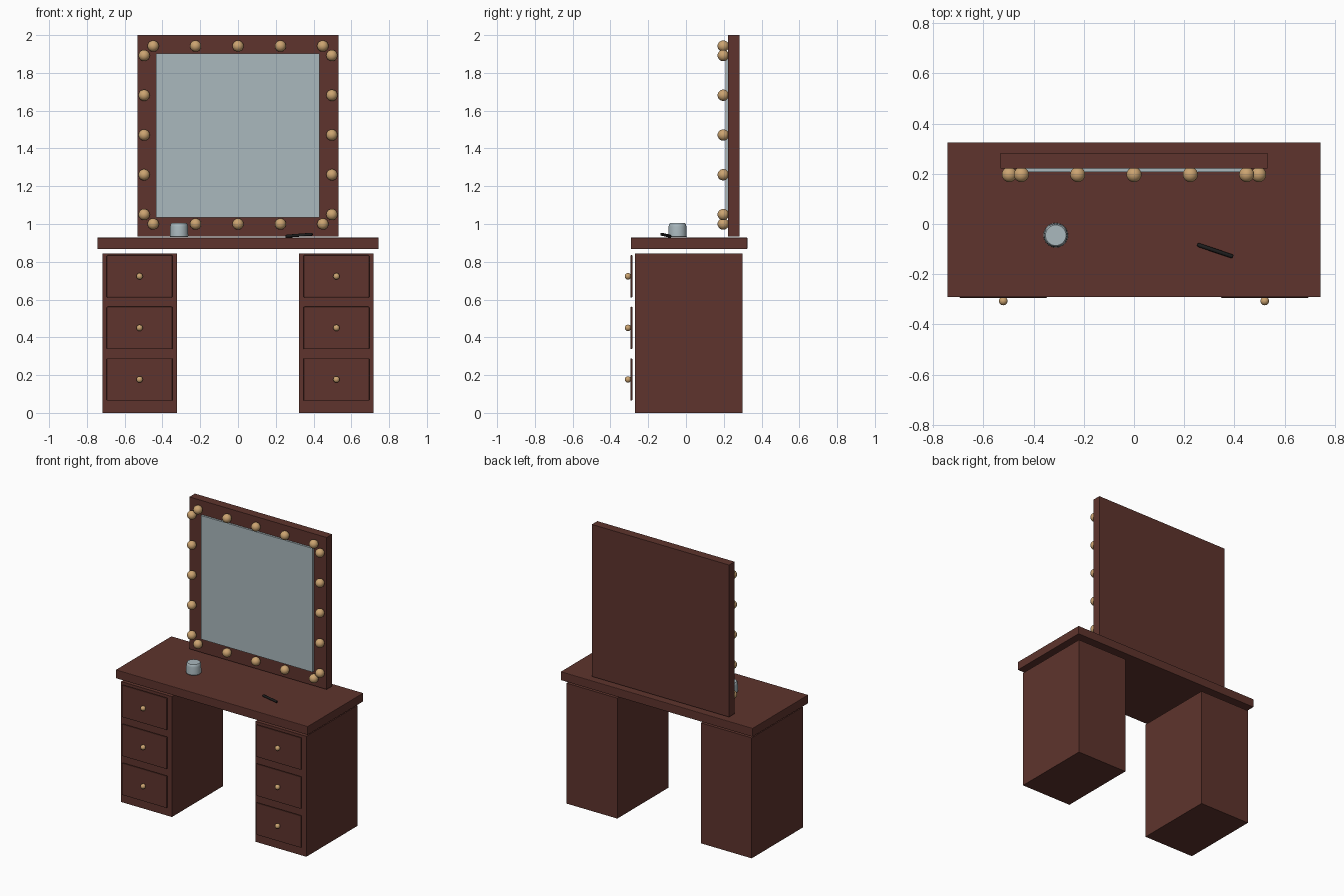
import bpy, bmesh, math
from mathutils import Vector

if "Cube" in bpy.data.objects:
    bpy.data.objects.remove(bpy.data.objects["Cube"])


def material(name, rgb):
    m = bpy.data.materials.new(name)
    m.diffuse_color = (*rgb, 1)
    m.use_nodes = True
    m.node_tree.nodes["Principled BSDF"].inputs["Base Color"].default_value = m.diffuse_color
    return m


WOOD = material("dark red wood", (0.112, 0.034, 0.026))
GOLD = material("warm gold", (0.60, 0.37, 0.165))
GLASS = material("pale blue glass", (0.40, 0.48, 0.51))
BLACK = material("black", (0.012, 0.012, 0.012))


def finish(name, bm, mat, smooth=False):
    me = bpy.data.meshes.new(name)
    bmesh.ops.recalc_face_normals(bm, faces=bm.faces)
    if smooth:
        for f in bm.faces:
            f.smooth = True
        for e in bm.edges:
            e.smooth = len(e.link_faces) == 2 and e.calc_face_angle() < math.radians(35)
    bm.to_mesh(me)
    bm.free()
    me.materials.append(mat)
    ob = bpy.data.objects.new(name, me)
    bpy.context.collection.objects.link(ob)
    return ob


def box(name, x, y, z, mat, bevel=0.0):
    bm = bmesh.new()
    bmesh.ops.create_cube(bm, size=1)
    for v in bm.verts:
        v.co = [(a + b) / 2 + c * (b - a) for (a, b), c in zip((x, y, z), v.co)]
    ob = finish(name, bm, mat)
    if bevel:
        mod = ob.modifiers.new("soft edges", 'BEVEL')
        mod.width = bevel
        mod.segments = 2
    return ob


def ball(name, loc, r, mat):
    bm = bmesh.new()
    bmesh.ops.create_uvsphere(bm, u_segments=24, v_segments=14, radius=r)
    ob = finish(name, bm, mat, True)
    ob.location = loc
    return ob


def lathe(name, profile, loc, mat, n=32):
    bm = bmesh.new()
    rings = [[bm.verts.new((r * math.cos(k * math.tau / n), r * math.sin(k * math.tau / n), z))
              for k in range(n)] for r, z in profile]
    for a, b in zip(rings, rings[1:]):
        for k in range(n):
            bm.faces.new((a[k], a[(k + 1) % n], b[(k + 1) % n], b[k]))
    bm.faces.new(rings[0])
    bm.faces.new(rings[-1])
    ob = finish(name, bm, mat, True)
    ob.location = loc
    return ob


# Table top
box("table_top", (-0.744, 0.744), (-0.291, 0.325), (0.868, 0.928), WOOD, 0.003)

# Two pedestals with three drawers each
for side, s in (("left", -1), ("right", 1)):
    cx = s * 0.521
    box(side + "_cabinet", (cx - 0.197, cx + 0.197), (-0.269, 0.298), (0, 0.844), WOOD)
    for i, z in enumerate((0.177, 0.45, 0.723)):
        box(f"{side}_drawer_front_{i}", (cx - 0.174, cx + 0.174), (-0.295, -0.284),
            (z - 0.112, z + 0.112), WOOD, 0.004)
        ball(f"{side}_drawer_knob_{i}", (cx, -0.307, z), 0.017, GOLD)

# Mirror board and glass
box("mirror_frame", (-0.532, 0.532), (0.222, 0.283), (0.935, 2.0), WOOD)
box("mirror_glass", (-0.434, 0.432), (0.208, 0.223), (1.035, 1.902), GLASS)

# Bulbs around the mirror
for k in range(5):
    for row, z in (("bottom", 1.0), ("top", 1.942)):
        ball(f"{row}_bulb_{k}", ((k - 2) * 0.2245, 0.197, z), 0.03, GOLD)
    for side, x in (("left", -0.497), ("right", 0.497)):
        ball(f"{side}_bulb_{k}", (x, 0.197, 1.05 + k * 0.2105), 0.03, GOLD)

# Small jar
lathe("jar", [(0.046, 0), (0.049, 0.004), (0.047, 0.055), (0.045, 0.068), (0.041, 0.073)],
      (-0.312, -0.045, 0.931), GLASS)

# Pencil lying on the table
start, end = Vector((0.252, -0.082, 0.935)), Vector((0.394, -0.13, 0.946))
d = end - start
pen = lathe("pencil", [(0.005, 0), (0.008, 0.006), (0.008, d.length - 0.004), (0.006, d.length)],
            start, BLACK, 12)
pen.rotation_euler = d.to_track_quat('Z', 'Y').to_euler()
